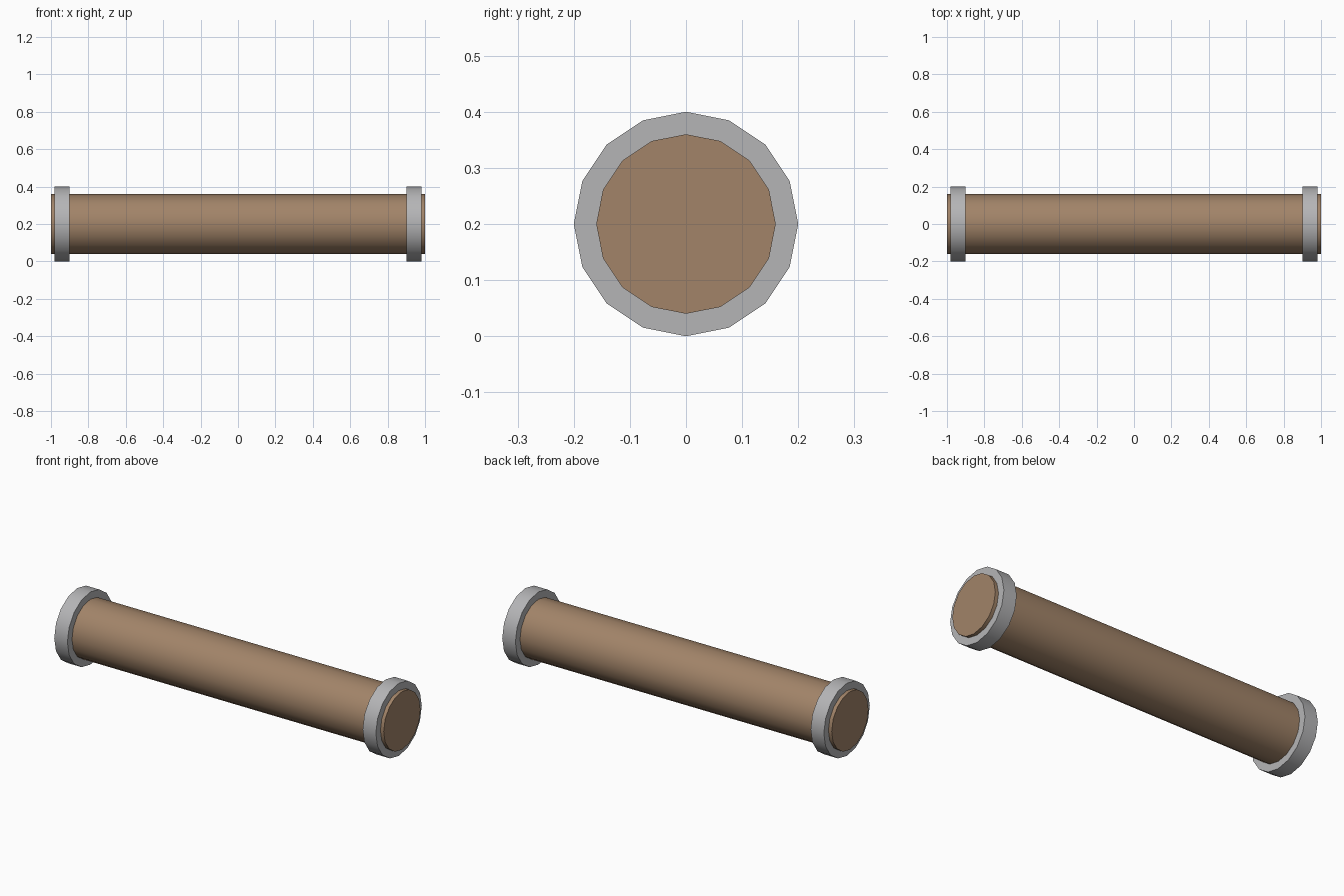
import bpy
import math

if "Cube" in bpy.data.objects:
    bpy.data.objects.remove(bpy.data.objects["Cube"])

AXIS_HEIGHT = 0.2
SIDES = 16


def material(name, rgb):
    mat = bpy.data.materials.new(name)
    mat.diffuse_color = (*rgb, 1)
    mat.use_nodes = True
    mat.node_tree.nodes["Principled BSDF"].inputs["Base Color"].default_value = mat.diffuse_color
    return mat


def rod(name, radius, length, x, mat):
    """Capped 16-sided cylinder lying along the x axis."""
    bpy.ops.mesh.primitive_cylinder_add(
        vertices=SIDES, radius=radius, depth=length,
        location=(x, 0, AXIS_HEIGHT), rotation=(0, math.pi / 2, 0))
    obj = bpy.context.object
    obj.name = name
    obj.data.materials.append(mat)
    bpy.ops.object.transform_apply(location=False, rotation=True, scale=False)
    bpy.ops.object.shade_smooth_by_angle(angle=math.radians(30))
    return obj


wood = material("wood", (0.36, 0.23, 0.14))
metal = material("metal", (0.46, 0.46, 0.47))

# Wooden shaft
rod("shaft", 0.16, 2.0, 0, wood)

# Metal collars near both ends
for side, sign in (("left", -1), ("right", 1)):
    rod(f"{side}_collar", 0.2, 0.08, sign * 0.94, metal)
